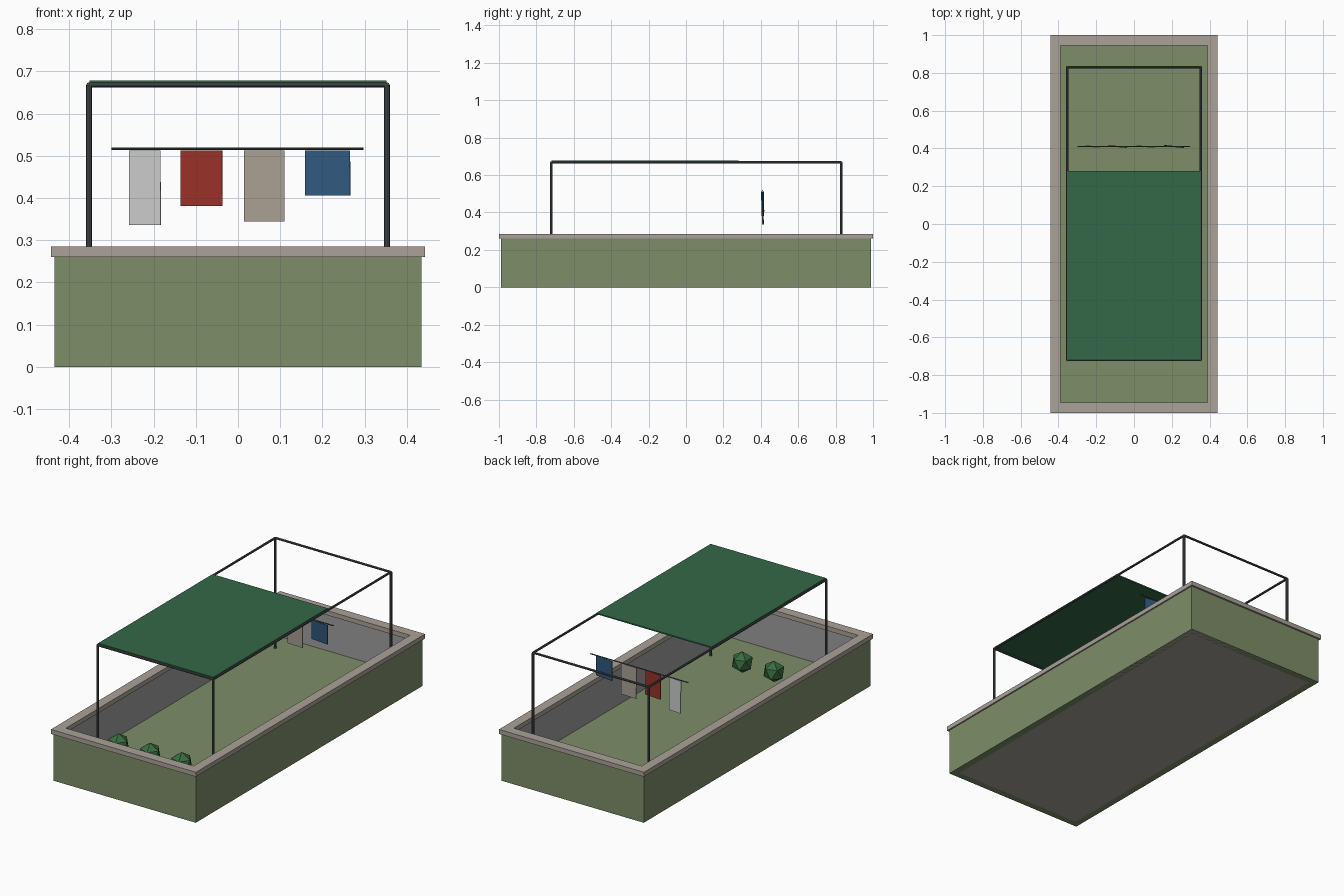
import bpy, bmesh
from math import radians
from mathutils import Vector

if "Cube" in bpy.data.objects:
    bpy.data.objects.remove(bpy.data.objects["Cube"])


def material(name, rgb):
    m = bpy.data.materials.new(name)
    m.diffuse_color = (*rgb, 1)
    m.use_nodes = True
    m.node_tree.nodes["Principled BSDF"].inputs["Base Color"].default_value = m.diffuse_color
    return m


OLIVE = material("olive_paint", (0.21, 0.27, 0.14))
STONE = material("stone", (0.40, 0.36, 0.32))
STEEL = material("dark_steel", (0.07, 0.08, 0.085))
GREEN = material("green_sheet", (0.035, 0.14, 0.065))
LEAF = material("leaf_green", (0.04, 0.15, 0.05))
GREY = material("wall_grey", (0.35, 0.35, 0.35))
WHITE = material("white_cloth", (0.55, 0.55, 0.55))
RED = material("red_cloth", (0.32, 0.03, 0.02))
BEIGE = material("beige_cloth", (0.40, 0.36, 0.29))
BLUE = material("blue_cloth", (0.03, 0.10, 0.21))


def finish(name, bm, *mats):
    bmesh.ops.recalc_face_normals(bm, faces=bm.faces)
    me = bpy.data.meshes.new(name)
    bm.to_mesh(me)
    bm.free()
    for m in mats:
        me.materials.append(m)
    ob = bpy.data.objects.new(name, me)
    bpy.context.collection.objects.link(ob)
    return ob


def box(name, lo, hi, mat):
    lo, hi = Vector(lo), Vector(hi)
    bm = bmesh.new()
    bmesh.ops.create_cube(bm, size=1)
    bmesh.ops.scale(bm, vec=hi - lo, verts=bm.verts)
    ob = finish(name, bm, mat)
    ob.location = (lo + hi) / 2
    return ob


def ring(name, outer, inner, z0, z1, mat, inner_mat):
    """Rectangular frame; its inward faces take the second material."""
    bm = bmesh.new()
    loops = []
    for (hx, hy), z in ((outer, z0), (outer, z1), (inner, z1), (inner, z0)):
        loops.append([bm.verts.new((sx * hx, sy * hy, z))
                      for sx, sy in ((-1, -1), (1, -1), (1, 1), (-1, 1))])
    for k in range(4):
        a, b = loops[k], loops[(k + 1) % 4]
        for i in range(4):
            j = (i + 1) % 4
            f = bm.faces.new((a[i], a[j], b[j], b[i]))
            f.material_index = int(k == 2)
    return finish(name, bm, mat, inner_mat)


def tube(name, a, b, r, mat, sides=8):
    a, b = Vector(a), Vector(b)
    bm = bmesh.new()
    bmesh.ops.create_cone(bm, cap_ends=True, segments=sides, radius1=r,
                          radius2=r, depth=(b - a).length)
    ob = finish(name, bm, mat)
    ob.location = (a + b) / 2
    ob.rotation_euler = (b - a).to_track_quat('Z', 'Y').to_euler()
    return ob


# Terrace: parapet walls, coping, base slab and floor
FLOOR = 0.06
ring("parapet_wall", (0.435, 0.99), (0.397, 0.952), 0, 0.26, OLIVE, GREY)
ring("coping", (0.443, 1.0), (0.39, 0.945), 0.26, 0.285, STONE, STONE)
box("base_slab", (-0.434, -0.989, 0), (0.434, 0.989, 0.03), STONE)
box("floor", (-0.397, -0.952, 0.03), (0.397, 0.952, FLOOR), OLIVE)

# Pergola frame: posts and top rails
PX, YF, YB, TOP, R = 0.353, -0.72, 0.83, 0.668, 0.0072
for side, x in (("left", -PX), ("right", PX)):
    for end, y in (("front", YF), ("back", YB)):
        tube(f"{end}_{side}_post", (x, y, FLOOR), (x, y, TOP), R, STEEL)
    tube(f"{side}_rail", (x, YF, TOP), (x, YB, TOP), R * 0.85, STEEL)
for end, y in (("front", YF), ("back", YB)):
    tube(f"{end}_rail", (-PX, y, TOP), (PX, y, TOP), R * 0.85, STEEL)

# Shade sheet over the front part of the frame
box("shade_sheet", (-0.352, -0.718, 0.671), (0.352, 0.28, 0.678), GREEN)

# Clothes line with hanging laundry
LINE_Y, LINE_Z = 0.41, 0.517
tube("clothes_line", (-0.30, LINE_Y, LINE_Z), (0.297, LINE_Y, LINE_Z), 0.003, STEEL)
laundry = (("white_towel", -0.258, -0.183, 0.336, -4, WHITE),
           ("red_shirt", -0.136, -0.037, 0.381, -5, RED),
           ("beige_towel", 0.014, 0.110, 0.345, -2, BEIGE),
           ("blue_cloth", 0.159, 0.266, 0.406, -6, BLUE))
for name, x0, x1, z0, turn, mat in laundry:
    cloth = box(name, (x0, LINE_Y - 0.002, z0), (x1, LINE_Y + 0.002, 0.513), mat)
    cloth.rotation_euler = (radians(1), 0, radians(turn))

# Row of faceted shrubs on the floor
for i in range(3):
    bm = bmesh.new()
    bmesh.ops.create_icosphere(bm, subdivisions=1, radius=0.058)
    shrub = finish(f"shrub_{i + 1}", bm, LEAF)
    shrub.location = (-0.275 + 0.193 * i, -0.65, FLOOR + 0.056)
